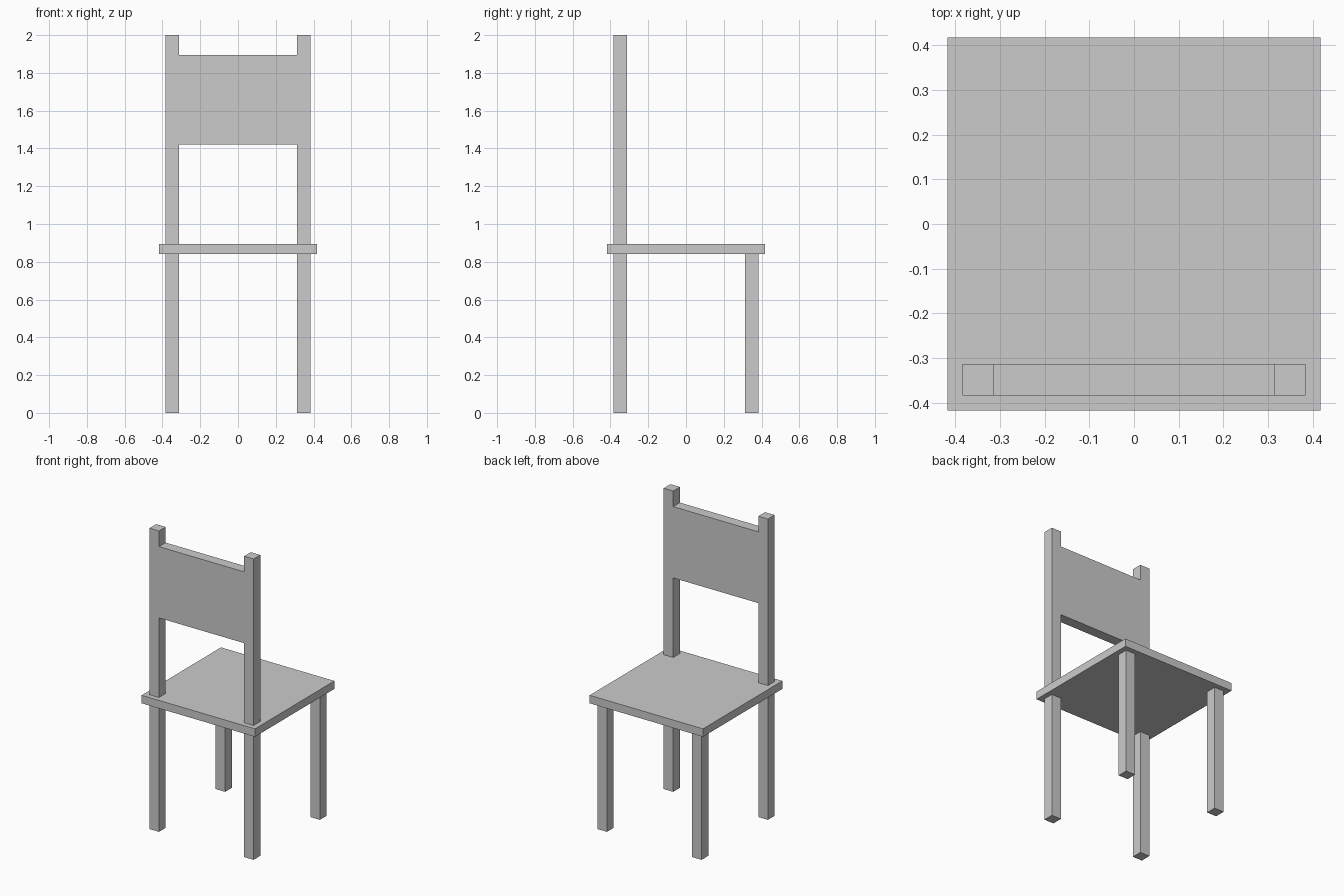
import bpy

if "Cube" in bpy.data.objects:
    bpy.data.objects.remove(bpy.data.objects["Cube"])


def box(name, x, y, z):
    """Add a box spanning the given (min, max) ranges."""
    spans = (x, y, z)
    bpy.ops.mesh.primitive_cube_add(size=1, location=[(a + b) / 2 for a, b in spans])
    ob = bpy.context.object
    ob.name = name
    ob.scale = [b - a for a, b in spans]
    bpy.ops.object.transform_apply(location=False, rotation=False, scale=True)
    return ob


SEAT = 0.417                      # half width of the seat
INNER, OUTER = 0.313, 0.383       # leg extents from the centre
SEAT_LOW, SEAT_TOP = 0.84, 0.893


def span(side):
    return tuple(sorted((side * INNER, side * OUTER)))


# Seat
box("seat", (-SEAT, SEAT), (-SEAT, SEAT), (SEAT_LOW, SEAT_TOP))

# Four legs, with backrest posts above the pair at -y
for sx, side in ((-1, "left"), (1, "right")):
    for sy, row in ((-1, "backrest_side"), (1, "open_side")):
        box(f"{row}_leg_{side}", span(sx), span(sy), (0, SEAT_LOW))
    box(f"backrest_post_{side}", span(sx), span(-1), (SEAT_TOP, 2))

# Backrest panel, flush with the posts
box("backrest_panel", (-INNER, INNER), span(-1), (1.422, 1.896))
